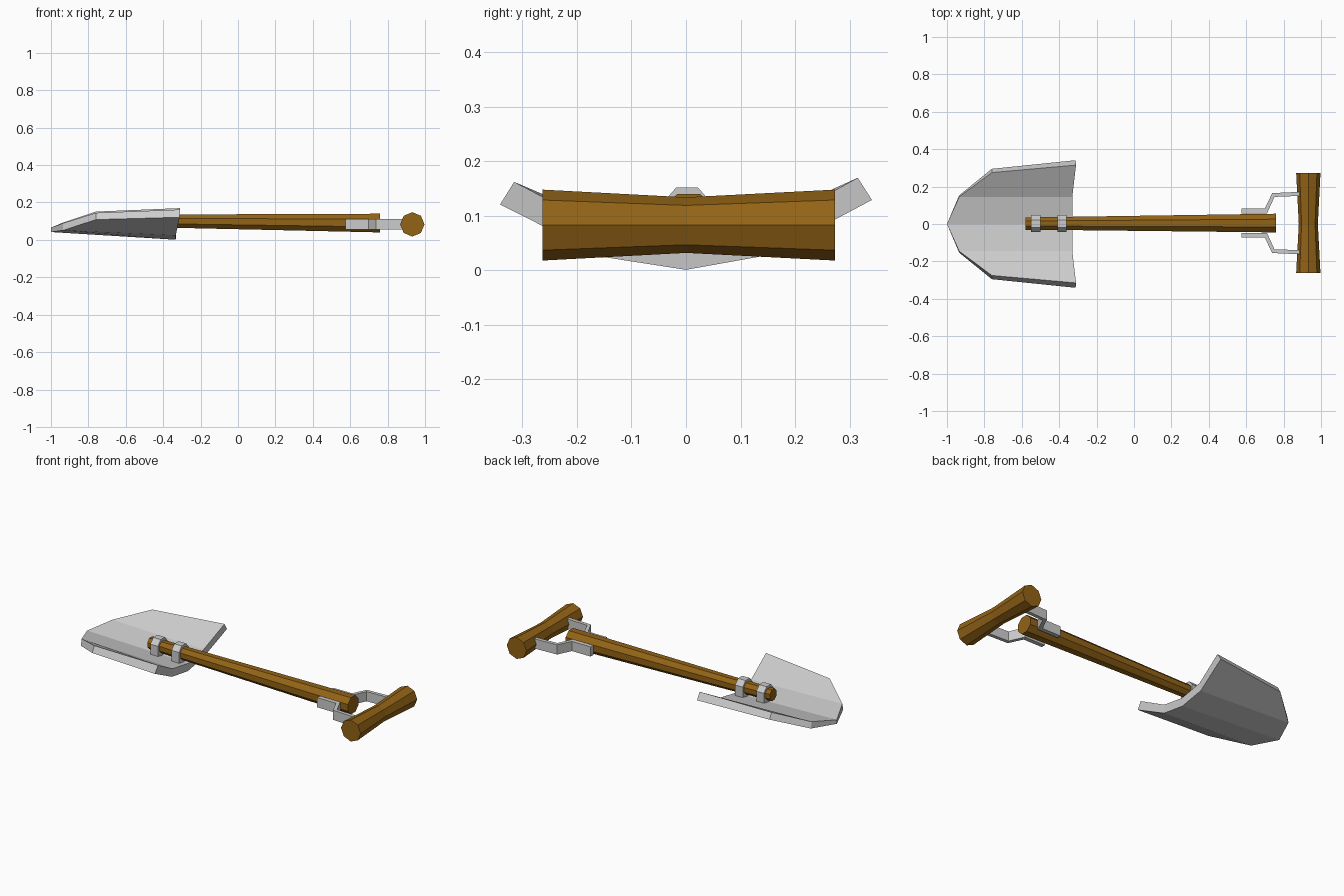
import bpy, bmesh, math

if "Cube" in bpy.data.objects:
    bpy.data.objects.remove(bpy.data.objects["Cube"])

wood = bpy.data.materials.new("wood")
wood.diffuse_color = (0.29, 0.125, 0.008, 1)
wood.use_nodes = True
wood.node_tree.nodes["Principled BSDF"].inputs["Base Color"].default_value = wood.diffuse_color
YC = 0.005  # handle centre line


def make(name, verts, faces, mat=None):
    me = bpy.data.meshes.new(name)
    me.from_pydata(verts, [], faces)
    bm = bmesh.new()
    bm.from_mesh(me)
    bmesh.ops.recalc_face_normals(bm, faces=bm.faces)
    bm.to_mesh(me)
    bm.free()
    ob = bpy.data.objects.new(name, me)
    bpy.context.collection.objects.link(ob)
    if mat:
        me.materials.append(mat)
    return ob


def loft(name, rings, mat=None):
    """Closed solid through equal-sized rings of points."""
    n = len(rings[0])
    verts = [p for r in rings for p in r]
    faces = [(k * n + i, k * n + (i + 1) % n, (k + 1) * n + (i + 1) % n, (k + 1) * n + i)
             for k in range(len(rings) - 1) for i in range(n)]
    faces += [tuple(range(n)), tuple(range(len(verts) - n, len(verts)))]
    return make(name, verts, faces, mat)


def octagon(r, turn):
    return [(r * math.cos(turn + i * math.pi / 4), r * math.sin(turn + i * math.pi / 4))
            for i in range(8)]


# Dished pointed blade: half outline as (top point, bottom point), mirrored in y
half = [((-1.0, 0, 0.066), (-1.0, 0, 0.042)),            # tip
        ((-0.935, 0.145, 0.091), (-0.935, 0.153, 0.053)),  # shoulder
        ((-0.76, 0.275, 0.148), (-0.76, 0.295, 0.112)),   # side corner
        ((-0.31, 0.315, 0.166), (-0.312, 0.341, 0.125)),  # rear corner
        ((-0.33, 0.145, 0.074), (-0.333, 0.15, 0.026)),   # rear fold
        ((-0.33, 0, 0.049), (-0.333, 0, 0.001))]          # rear centre
outline = half + [tuple((x, -y, z) for x, y, z in p) for p in half[4:0:-1]]
n = len(outline)
verts = [(x, y, z + 0.012 * y) for side in (0, 1) for x, y, z in (p[side] for p in outline)]
quads = [(0, 1, 4, 5), (1, 2, 3, 4), (0, 5, 6, 9), (9, 6, 7, 8)]
faces = quads + [tuple(i + n for i in reversed(q)) for q in quads]
faces += [(i, (i + 1) % n, (i + 1) % n + n, i + n) for i in range(n)]
make("blade", verts, faces)

# Tapered octagonal shaft
rings = []
for x, y, z, r in ((-0.58, 0.002, 0.105, 0.033), (-0.31, 0.003, 0.1, 0.036), (0.76, YC, 0.09, 0.05)):
    ring = octagon(r / math.cos(math.pi / 8), math.pi / 8)
    rings.append([(x, y + a, z + b) for a, b in ring])
loft("shaft", rings, wood)

# Two straps holding the shaft on the blade
arch = [(-0.046, 0.05), (-0.046, 0.122), (-0.02, 0.152), (0.02, 0.152), (0.046, 0.122), (0.046, 0.05)]
for i, x in enumerate((-0.525, -0.385)):
    loft(f"strap_{i + 1}", [[(x + d, 0.002 + y, z) for y, z in arch] for d in (-0.025, 0.025)])

# Cranked brackets joining shaft and grip
path = [(0.575, 0.052, 0.077), (0.705, 0.052, 0.077), (0.745, 0.14, 0.16), (0.93, 0.147, 0.169)]
for side, name in ((1, "left_bracket"), (-1, "right_bracket")):
    rings = []
    for i, (x, inner, outer) in enumerate(path):
        dx = 0.006 if i in (1, 2) else 0
        yi, yo = YC + side * inner, YC + side * outer
        rings.append([(x + dx, yi, 0.055), (x - dx, yo, 0.055), (x - dx, yo, 0.113), (x + dx, yi, 0.113)])
    loft(name, rings)

# Waisted octagonal cross grip
loft("grip", [[(0.932 + a, y, 0.083 + b) for a, b in octagon(r, 0)]
              for y, r in ((-0.263, 0.065), (YC - 0.005, 0.051), (0.273, 0.065))], wood)
